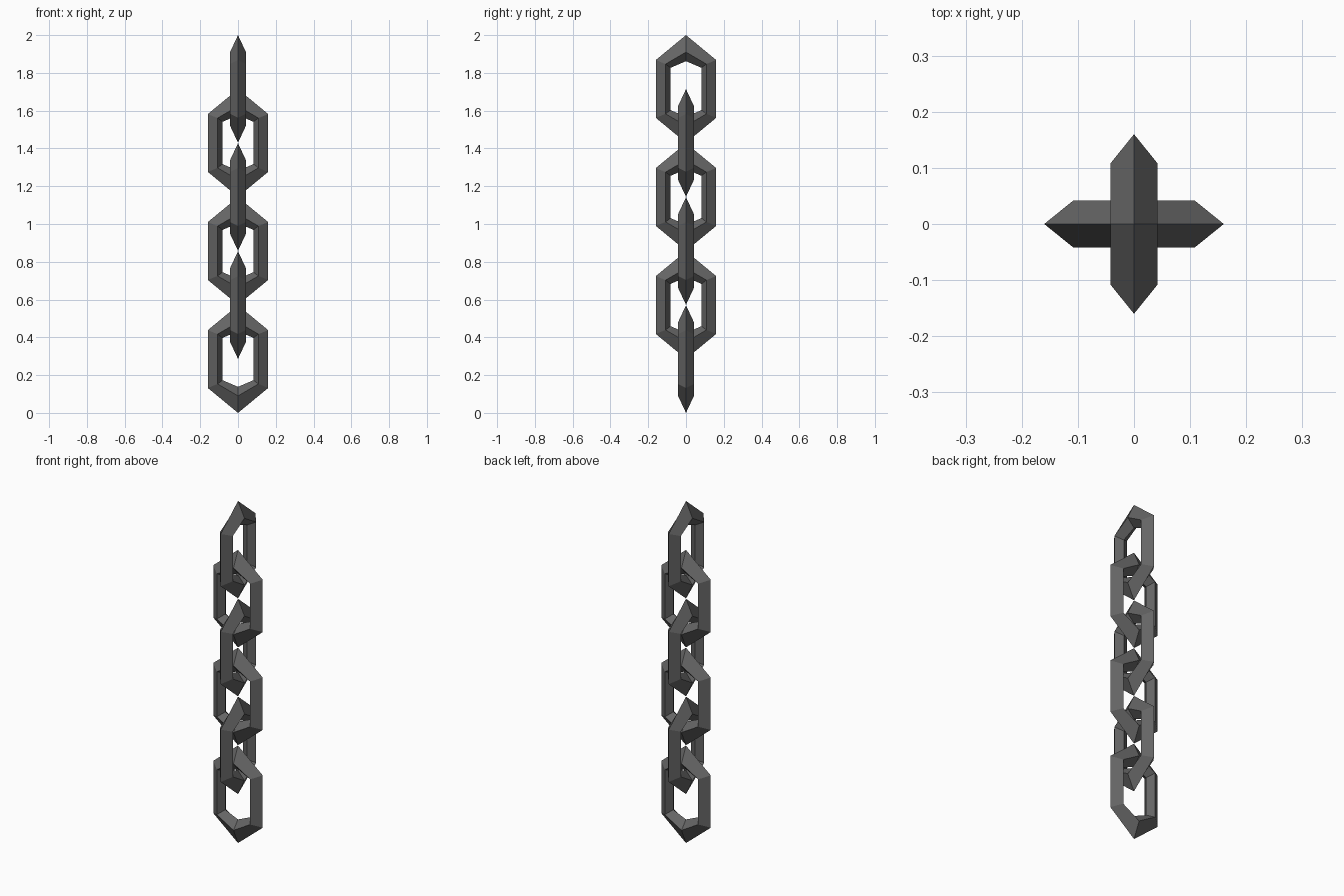
import bpy, bmesh
from math import radians

cube = bpy.data.objects.get("Cube")
if cube:
    bpy.data.objects.remove(cube)

iron = bpy.data.materials.new("dark_iron")
iron.use_nodes = True
iron.diffuse_color = (0.13, 0.13, 0.13, 1)
iron.node_tree.nodes["Principled BSDF"].inputs["Base Color"].default_value = (0.13, 0.13, 0.13, 1)

HALF = 0.285
COUNT = 6
PITCH = (2 - 2 * HALF) / (COUNT - 1)

# Diamond section, one entry per edge loop: half width, shoulder height, tip height, depth
LOOPS = [
    (0.16, 0.153, HALF, 0),
    (0.108, 0.132, 0.195, 0.042),
    (0.082, 0.112, 0.147, 0),
    (0.108, 0.132, 0.195, -0.042),
]


def link_mesh():
    """Six-sided elongated ring with a diamond section."""
    bm = bmesh.new()
    rings = []
    for w, s, t, y in LOOPS:
        outline = [(0, t), (w, s), (w, -s), (0, -t), (-w, -s), (-w, s)]
        rings.append([bm.verts.new((x, y, z)) for x, z in outline])
    for a, b in zip(rings, rings[1:] + rings[:1]):
        for i in range(6):
            j = (i + 1) % 6
            bm.faces.new((a[i], a[j], b[j], b[i]))
    bmesh.ops.recalc_face_normals(bm, faces=bm.faces)
    mesh = bpy.data.meshes.new("chain_link")
    bm.to_mesh(mesh)
    bm.free()
    mesh.materials.append(iron)
    return mesh


# Links stacked upward, each turned a quarter from the one below
mesh = link_mesh()
for n in range(COUNT):
    link = bpy.data.objects.new(f"chain_link_{n + 1}", mesh)
    link.location.z = HALF + n * PITCH
    link.rotation_euler.z = radians(90) * (n % 2)
    bpy.context.collection.objects.link(link)
